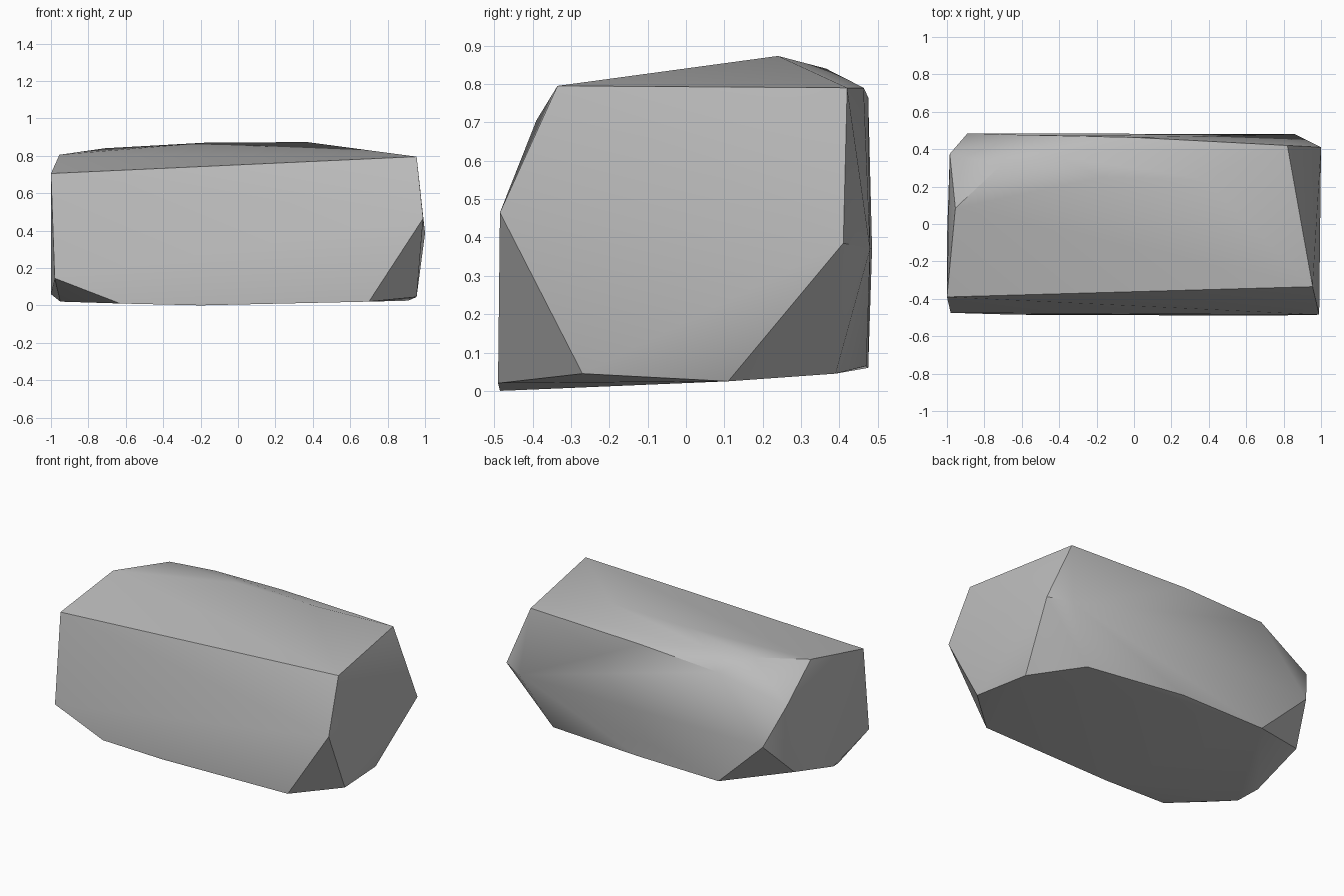
import bpy
import bmesh
import math

# Remove the default cube only
default_cube = bpy.data.objects.get("Cube")
if default_cube:
    bpy.data.objects.remove(default_cube, do_unlink=True)


def make_material(name, colour):
    material = bpy.data.materials.new(name)
    material.use_nodes = True
    material.diffuse_color = colour
    shader = next(n for n in material.node_tree.nodes if n.type == "BSDF_PRINCIPLED")
    shader.inputs["Base Color"].default_value = colour
    return material


def make_chiselled_block(name, corner_groups, material):
    """Wrap a convex skin around the corners, like a block cut by flat planes."""
    mesh = bpy.data.meshes.new(name)
    bm = bmesh.new()
    for corners in corner_groups:
        for corner in corners:
            bm.verts.new(corner)
    hull = bmesh.ops.convex_hull(bm, input=bm.verts[:])
    leftovers = {v for key in ("geom_interior", "geom_unused")
                 for v in hull[key] if isinstance(v, bmesh.types.BMVert)}
    bmesh.ops.delete(bm, geom=list(leftovers), context="VERTS")
    # Merge nearly coplanar triangles into clean facets
    bmesh.ops.dissolve_limit(bm, angle_limit=math.radians(1),
                             verts=bm.verts[:], edges=bm.edges[:])
    bmesh.ops.recalc_face_normals(bm, faces=bm.faces[:])
    bm.to_mesh(mesh)
    bm.free()
    mesh.materials.append(material)
    block = bpy.data.objects.new(name, mesh)
    bpy.context.collection.objects.link(block)
    return block


# Corners of the broad front face, from its upper edge down to the base
front_corners = [(-1, -.39, .705), (.955, -.335, .795), (.99, -.485, .465),
                 (.7, -.49, .02), (-.2, -.485, 0), (-.63, -.485, .01),
                 (-.98, -.475, .145)]

# Corners of the right-hand end, down to the chipped underside
right_end_corners = [(.82, .42, .79), (1, .41, .385), (.86, .48, .37),
                     (.91, .11, .025), (.955, -.27, .045)]

# Corners of the left-hand end
left_end_corners = [(-.985, .375, .62), (-.89, .485, .37), (-.98, .29, .16),
                    (-1, -.08, .06), (-.95, -.2, .02)]

# Crest across the top and the rounded shoulder behind it
crest_corners = [(-.955, .085, .805), (-.71, .315, .84), (-.42, .365, .84),
                 (-.17, .25, .87), (.37, .24, .873)]
shoulder_corners = [(-.56, .475, .765), (0, .463, .79)]

# Lower edge of the back
back_base_corners = [(.68, .39, .045), (.02, .47, .065), (-.565, .475, .06)]

stone_grey = make_material("stone grey", (.5, .5, .5, 1))
rock = make_chiselled_block(
    "rock",
    [front_corners, right_end_corners, left_end_corners,
     crest_corners, shoulder_corners, back_base_corners],
    stone_grey)

# Smooth the gentle facets while keeping the strong breaks crisp
bpy.ops.object.select_all(action="DESELECT")
rock.select_set(True)
bpy.context.view_layer.objects.active = rock
bpy.ops.object.shade_smooth_by_angle(angle=math.radians(30))
